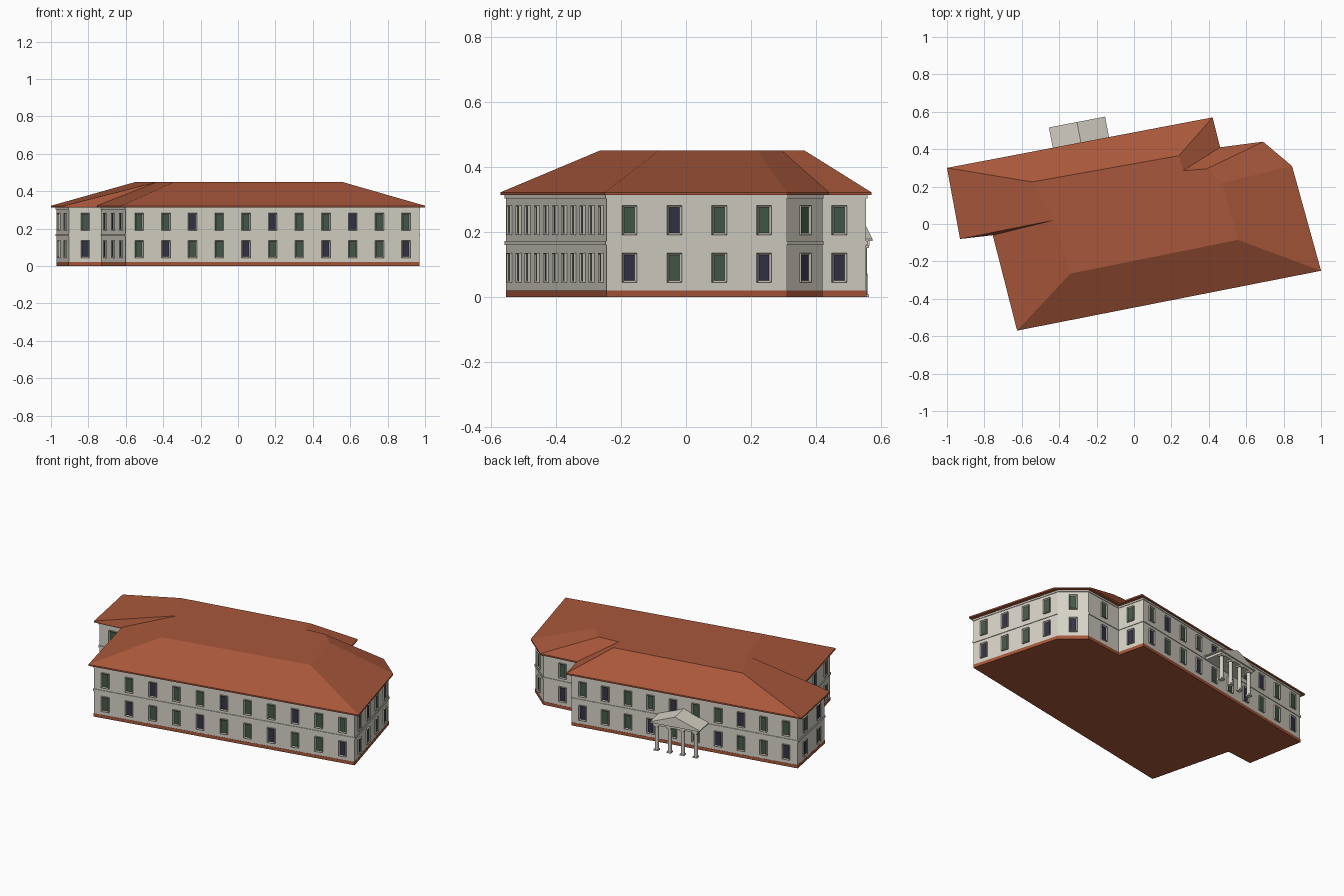
import bpy, bmesh, math
from mathutils import Vector, Matrix

if "Cube" in bpy.data.objects:
    bpy.data.objects.remove(bpy.data.objects["Cube"])


def material(name, rgb):
    m = bpy.data.materials.new(name)
    m.diffuse_color = (*rgb, 1)
    m.use_nodes = True
    m.node_tree.nodes["Principled BSDF"].inputs["Base Color"].default_value = m.diffuse_color
    return m


STONE = material("cream stone", (0.68, 0.65, 0.57))
TRIM = material("grey trim", (0.53, 0.50, 0.44))
TILE = material("terracotta", (0.39, 0.095, 0.043))
GREEN = material("green shutter", (0.058, 0.105, 0.07))
NAVY = material("dark glass", (0.036, 0.034, 0.065))


def finish(name, bm, *mats):
    bmesh.ops.recalc_face_normals(bm, faces=bm.faces)
    me = bpy.data.meshes.new(name)
    bm.to_mesh(me)
    bm.free()
    for m in mats:
        me.materials.append(m)
    ob = bpy.data.objects.new(name, me)
    bpy.context.collection.objects.link(ob)
    return ob


def box(bm, mat, x0, x1, y0, y1, z0, z1):
    """Box in a local frame."""
    size = Matrix.Diagonal((x1 - x0, y1 - y0, z1 - z0, 1))
    mid = Matrix.Translation(((x0 + x1) / 2, (y0 + y1) / 2, (z0 + z1) / 2))
    return bmesh.ops.create_cube(bm, size=1, matrix=mat @ mid @ size)["verts"]


def prism(name, pts, z0, z1, mat):
    bm = bmesh.new()
    lo = [bm.verts.new((p[0], p[1], z0)) for p in pts]
    hi = [bm.verts.new((p[0], p[1], z1)) for p in pts]
    bm.faces.new(lo)
    bm.faces.new(hi)
    for i in range(len(pts)):
        j = (i + 1) % len(pts)
        bm.faces.new((lo[i], lo[j], hi[j], hi[i]))
    return finish(name, bm, mat)


# Eave outline (counter-clockwise from front left) and the flat roof top above it
EAVE = [(-.625, -.57), (1, -.25), (.845, .31), (.69, .44), (.46, .41),
        (.42, .57), (-1, .30), (-.93, -.08), (-.755, -.06)]
TOP = [(-.34, -.265), (.555, -.085), (.472, .22), (.39, .295), (.262, .285),
       (.24, .365), (-.545, .225), (-.43, .02), (-.43, .02)]
OVERHANG = [.012, .028, .02, .02, .028, .012, .028, .012, .028]
N = len(EAVE)


def inset(extra=0):
    """Move every outline edge inwards by its overhang."""
    lines = []
    for i in range(N):
        a, b = Vector(EAVE[i]), Vector(EAVE[(i + 1) % N])
        d = (b - a).normalized()
        lines.append((a + Vector((-d.y, d.x)) * (OVERHANG[i] + extra), d))
    out = []
    for i in range(N):
        (p, d), (q, e) = lines[i - 1], lines[i]
        t = ((q.x - p.x) * e.y - (q.y - p.y) * e.x) / (d.x * e.y - d.y * e.x)
        out.append(p + d * t)
    return out


WALL = inset()

# Walls, plinth and string courses
prism("walls", WALL, .02, .316, STONE)
prism("plinth", inset(-.001), 0, .02, TILE)
prism("string_course", inset(-.004), .16, .172, STONE)
prism("cornice", inset(-.004), .303, .314, STONE)

# Hipped roof with flat top
bm = bmesh.new()
soffit = [bm.verts.new((x, y, .313)) for x, y in EAVE]
eave = [bm.verts.new((x, y, .322)) for x, y in EAVE]
crown = [bm.verts.new((x, y, .45)) for x, y in TOP[:-1]]
crown.append(crown[-1])
bm.faces.new(soffit)
bm.faces.new(crown[:-1])
for i in range(N):
    j = (i + 1) % N
    bm.faces.new((soffit[i], soffit[j], eave[j], eave[i]))
    slope = [eave[i], eave[j], crown[j]]
    if crown[i] is not crown[j]:
        slope.append(crown[i])
    bm.faces.new(slope)
finish("roof", bm, TILE)

# Windows: raised frames with recessed panes, two rows on every wall
COLUMNS = [11, 4, 1, 1, 1, 10, 2, 1, 3]
bm = bmesh.new()
for k, n in enumerate(COLUMNS):
    a, b = WALL[k], WALL[(k + 1) % N]
    d = (b - a).normalized()
    turn = Matrix.Rotation(math.atan2(d.y, d.x), 4, 'Z')
    out = Vector((d.y, -d.x, 0))
    for i in range(n):
        p = a.lerp(b, (i + .5) / n)
        for row in range(2):
            frame = Matrix.Translation((p.x, p.y, .09 + .146 * row)) @ turn
            verts = box(bm, frame, -.023, .023, -.009, .004, -.046, .046)
            faces = {f for v in verts for f in v.link_faces}
            for f in faces:
                f.normal_update()
            pane = max(faces, key=lambda f: f.normal.dot(out))
            bmesh.ops.inset_individual(bm, faces=[pane], thickness=.009)
            bmesh.ops.translate(bm, verts=pane.verts, vec=out * -.005)
            dark = (i - row) % 3 == (1 if k == 0 else 0)
            pane.material_index = 2 if dark else 1
finish("windows", bm, TRIM, GREEN, NAVY)

# Rear portico: local x along the wall, local y outwards
PORCH = Matrix.Translation((-.305, .545, 0)) @ Matrix.Rotation(math.radians(10.9), 4, 'Z')

bm = bmesh.new()
ends = []
for y in (0, -.125):
    ends.append([bm.verts.new(PORCH @ Vector(c)) for c in
                 ((-.153, y, .172), (.153, y, .172), (.153, y, .178),
                  (0, y, .235), (-.153, y, .178))])
for e in ends:
    bm.faces.new(e)
for i in range(5):
    j = (i + 1) % 5
    bm.faces.new((ends[0][i], ends[0][j], ends[1][j], ends[1][i]))
finish("portico_pediment", bm, STONE)

bm = bmesh.new()
box(bm, PORCH, -.14, .14, -.125, -.008, .158, .173)
finish("portico_beam", bm, STONE)

bm = bmesh.new()
for x in (-.12, -.04, .04, .12):
    bmesh.ops.create_cone(bm, cap_ends=True, segments=12, radius1=.012, radius2=.0105,
                          depth=.16, matrix=PORCH @ Matrix.Translation((x, -.022, .08)))
    box(bm, PORCH, x - .014, x + .014, -.036, -.008, 0, .008)
    box(bm, PORCH, x - .014, x + .014, -.036, -.008, .15, .158)
finish("portico_columns", bm, STONE)
